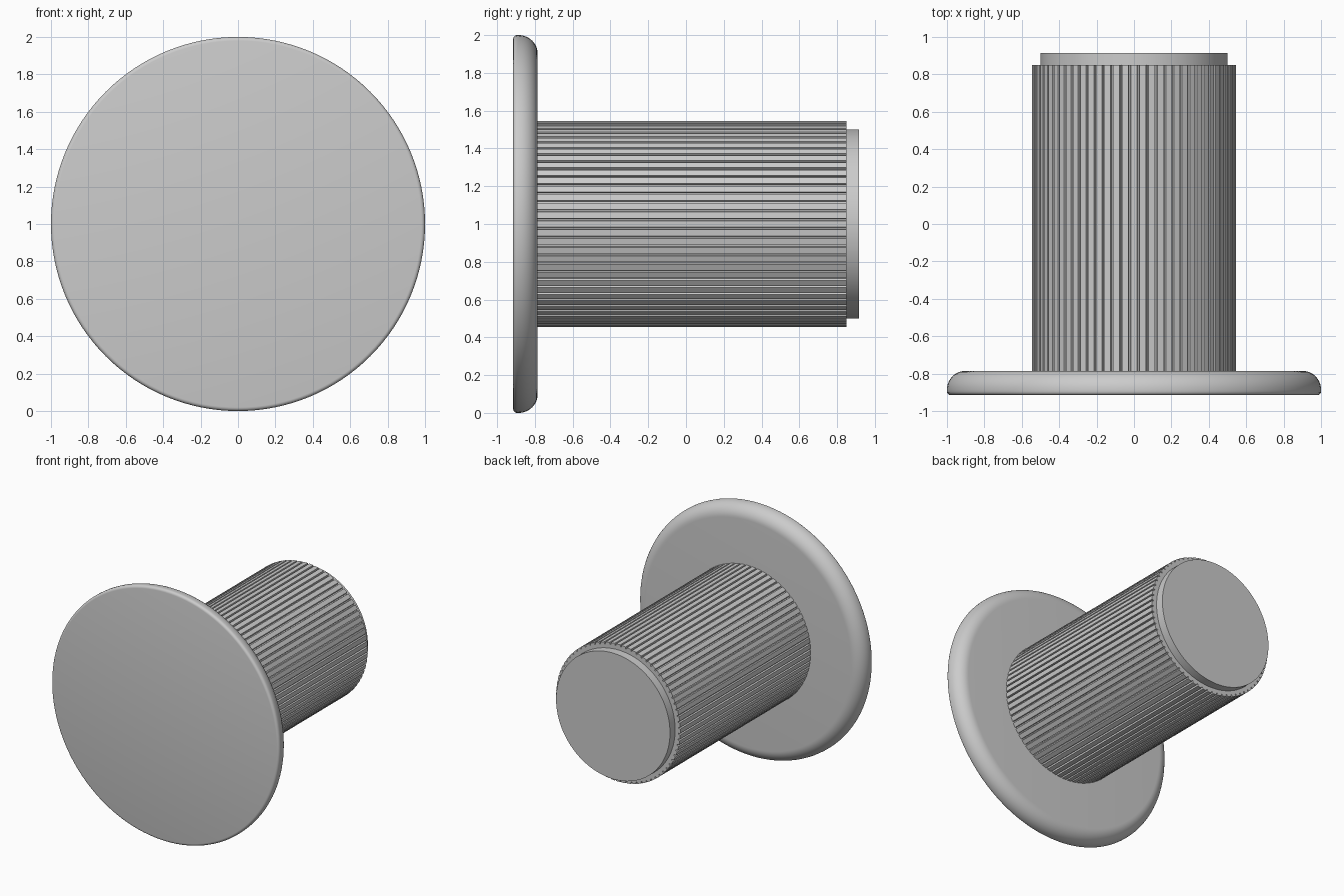
import bpy, bmesh, math

if "Cube" in bpy.data.objects:
    bpy.data.objects.remove(bpy.data.objects["Cube"])

def make_object(name, bm, angle=30):
    bmesh.ops.recalc_face_normals(bm, faces=bm.faces)
    mesh = bpy.data.meshes.new(name)
    bm.to_mesh(mesh)
    bm.free()
    ob = bpy.data.objects.new(name, mesh)
    bpy.context.collection.objects.link(ob)
    bpy.ops.object.select_all(action='DESELECT')
    ob.select_set(True)
    bpy.context.view_layer.objects.active = ob
    bpy.ops.object.shade_smooth_by_angle(angle=math.radians(angle))
    return ob

def loft(name, rings, angle=30):
    """Skin rings of (y, radii per step) around the y axis at z = 1 and cap both ends."""
    bm = bmesh.new()
    loops = []
    for y, polar in rings:
        loops.append([bm.verts.new((r * math.cos(a), y, 1 + r * math.sin(a))) for a, r in polar])
    n = len(loops[0])
    for lo, hi in zip(loops, loops[1:]):
        for i in range(n):
            j = (i + 1) % n
            bm.faces.new((lo[i], lo[j], hi[j], hi[i]))
    bm.faces.new(loops[0])
    bm.faces.new(loops[-1])
    return make_object(name, bm, angle)

def circle(r, n=128):
    return [(math.tau * i / n, r) for i in range(n)]

def arc(cy, cr, rad, start, end, steps):
    """Rounded corner of the flange profile as (y, radius) points."""
    angles = [math.radians(start + (end - start) * i / steps) for i in range(steps + 1)]
    return [(cy + rad * math.sin(a), cr + rad * math.cos(a)) for a in angles]

# Round head: small front edge radius, large back edge radius
profile = arc(-0.895, 0.98, 0.02, -90, 0, 4) + arc(-0.885, 0.90, 0.10, 0, 90, 12)
loft("head_disc", [(y, circle(r)) for y, r in profile])

# Knurled shaft: flat-topped ridges separated by narrow grooves
RIDGES = 72
step = math.tau / RIDGES
knurl = []
for i in range(RIDGES):
    a = i * step
    knurl += [(a - 0.36 * step, 0.545), (a + 0.36 * step, 0.545),
              (a + 0.42 * step, 0.53), (a + 0.58 * step, 0.53)]
loft("knurled_shaft", [(-0.79, knurl), (0.85, knurl)], 20)

# Plain end boss
loft("end_boss", [(0.84, circle(0.5)), (0.915, circle(0.5))])
